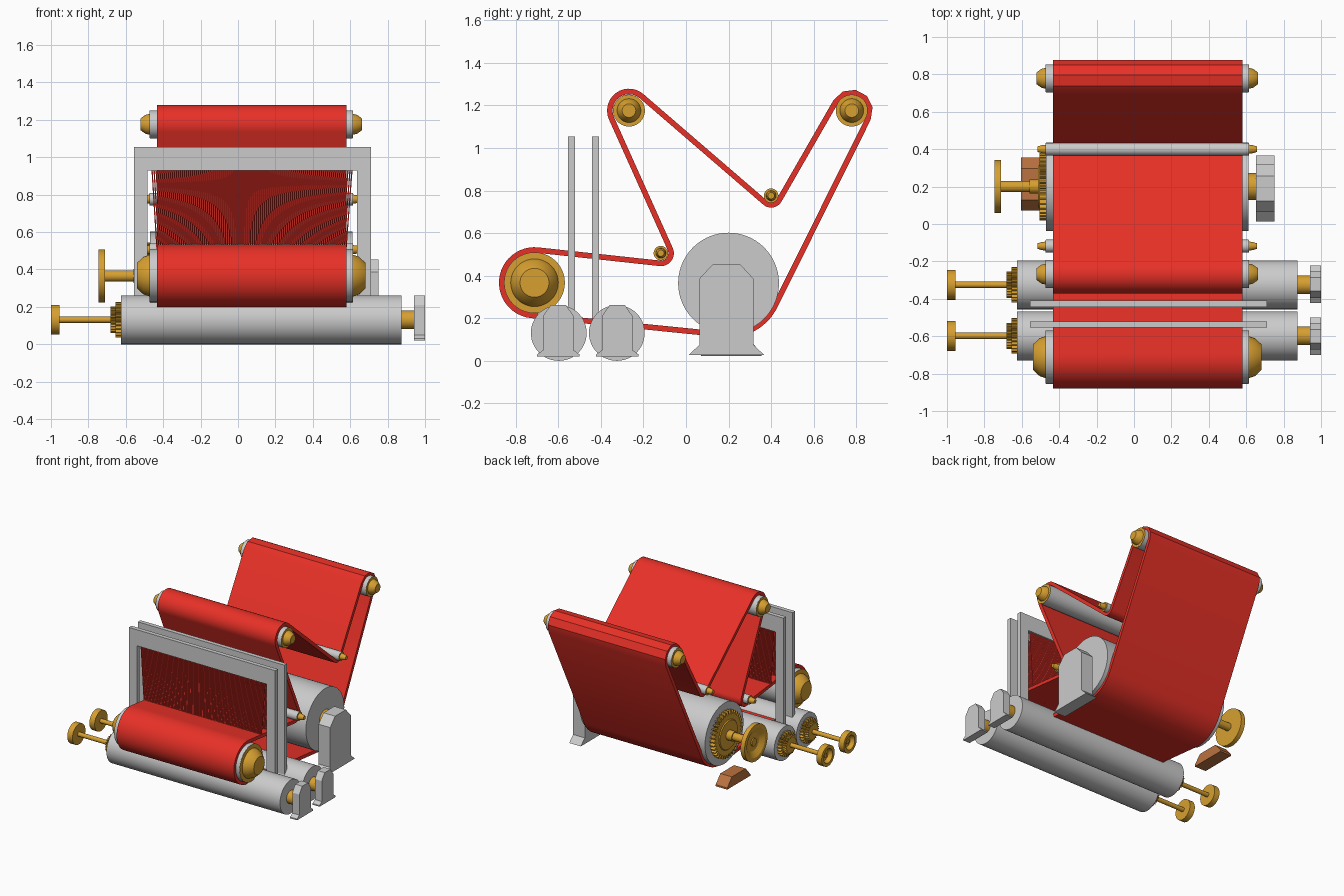
import bpy, bmesh
from math import sin, cos, pi, asin, atan2, hypot, radians

if "Cube" in bpy.data.objects:
    bpy.data.objects.remove(bpy.data.objects["Cube"])


def mat(name, c):
    m = bpy.data.materials.new(name)
    m.diffuse_color = (*c, 1)
    m.use_nodes = True
    m.node_tree.nodes["Principled BSDF"].inputs["Base Color"].default_value = m.diffuse_color
    return m


RED = mat("red_cloth", (0.80, 0.03, 0.02))
GOLD = mat("gold_metal", (0.68, 0.35, 0.03))
BROWN = mat("brown_foot", (0.50, 0.17, 0.05))


def finish(name, bm, m=None, smooth=True):
    bmesh.ops.recalc_face_normals(bm, faces=bm.faces)
    me = bpy.data.meshes.new(name)
    bm.to_mesh(me)
    bm.free()
    ob = bpy.data.objects.new(name, me)
    bpy.context.collection.objects.link(ob)
    if m:
        me.materials.append(m)
    if smooth:
        bpy.ops.object.select_all(action='DESELECT')
        ob.select_set(True)
        bpy.context.view_layer.objects.active = ob
        bpy.ops.object.shade_smooth_by_angle(angle=radians(30))
    return ob


def lathe(name, y, z, prof, m=None, n=40):
    """Turn an (x, radius) profile about a horizontal axis at (y, z)."""
    bm = bmesh.new()
    rings = [[bm.verts.new((x, y + r * cos(2 * pi * i / n), z + r * sin(2 * pi * i / n)))
              for i in range(n)] for x, r in prof]
    for a, b in zip(rings, rings[1:]):
        for i in range(n):
            j = (i + 1) % n
            bm.faces.new((a[i], a[j], b[j], b[i]))
    bm.faces.new(rings[0])
    bm.faces.new(rings[-1])
    return finish(name, bm, m)


def extrude(name, pts, x0, x1, m=None):
    """Extrude a (y, z) outline between x0 and x1."""
    bm = bmesh.new()
    f = bm.faces.new([bm.verts.new((x0, *p)) for p in pts])
    ext = bmesh.ops.extrude_face_region(bm, geom=[f])["geom"]
    bmesh.ops.translate(bm, vec=(x1 - x0, 0, 0),
                        verts=[v for v in ext if isinstance(v, bmesh.types.BMVert)])
    return finish(name, bm, m, False)


def gear(name, y, z, r, depth, teeth, x0, x1):
    pts = []
    for i in range(teeth * 4):
        a = 2 * pi * i / (teeth * 4)
        rr = r if i % 4 < 2 else r - depth
        pts.append((y + rr * cos(a), z + rr * sin(a)))
    return extrude(name, pts, x0, x1, GOLD)


def housing(name, y, half, x0, x1, m=None):
    """Bearing block with flared foot and chamfered top; half = right-hand (dy, z) points."""
    pts = [(y + d, z) for d, z in half] + [(y - d, z) for d, z in reversed(half)]
    return extrude(name, pts, x0, x1, m)


# Guide rollers: name, y, z, radius, cone base radius, cone tip radius, cone length
XL, XR = -0.47, 0.612
for nm, y, z, r, c0, c1, ln in [
        ("cloth_roller", -0.712, 0.367, 0.143, 0.112, 0.068, 0.07),
        ("front_top_roller", -0.268, 1.176, 0.075, 0.056, 0.032, 0.05),
        ("back_top_roller", 0.779, 1.176, 0.075, 0.056, 0.032, 0.05),
        ("back_tension_roller", 0.40, 0.776, 0.034, 0.024, 0.015, 0.045),
        ("front_tension_roller", -0.118, 0.506, 0.034, 0.024, 0.015, 0.045)]:
    lathe(nm, y, z, [(XL, r), (XR, r)])
    for side, x, s in (("left", XL, -1), ("right", XR, 1)):
        lathe(f"{nm}_{side}_cap", y, z,
              [(x - s * .01, r * .99), (x + s * .002, r * .99), (x + s * .002, c0),
               (x + s * ln * .5, c0 * .9), (x + s * ln, c1)], GOLD)

# Large drum with gear, hand wheel, bearing block and foot
DY, DZ = 0.20, 0.365
lathe("large_drum", DY, DZ, [(XL, 0.237), (XR, 0.237)], n=56)
gear("large_drum_gear", DY, DZ, 0.18, 0.028, 36, -0.505, XL)
lathe("large_drum_gear_hub", DY, DZ, [(-0.50, 0.12), (-0.512, 0.11), (-0.512, 0.05)], GOLD)
lathe("large_drum_shaft", DY, DZ, [(-0.50, 0.038), (-0.56, 0.038), (-0.56, 0.03), (-0.73, 0.03)], GOLD)
lathe("large_drum_wheel", DY, DZ, [(-0.71, 0.142), (-0.745, 0.142), (-0.745, 0.112), (-0.72, 0.07)], GOLD)
lathe("large_drum_right_shaft", DY, DZ, [(XR, 0.072), (0.66, 0.072)], GOLD)
housing("large_drum_bearing", 0.19,
        [(.177, .028), (.127, .075), (.127, .386), (.066, .452)], 0.652, 0.752)
housing("large_drum_foot", 0.213, [(.142, .022), (.142, .035), (.085, .10)], -0.605, -0.505, BROWN)

# Pair of low drums
for nm, y in (("front_low_drum", -0.598), ("rear_low_drum", -0.325)):
    z = 0.131
    lathe(nm, y, z, [(-0.626, 0.131), (0.873, 0.131)], n=48)
    gear(nm + "_gear", y, z, 0.095, 0.02, 24, -0.655, -0.626)
    gear(nm + "_gear_step", y, z, 0.07, 0.012, 24, -0.682, -0.655)
    lathe(nm + "_shaft", y, z, [(-0.67, 0.017), (-0.98, 0.017)], GOLD, 24)
    lathe(nm + "_wheel", y, z, [(-0.955, 0.08), (-1, 0.08), (-1, 0.055), (-0.968, 0.045)], GOLD)
    lathe(nm + "_right_shaft", y, z, [(0.873, 0.05), (0.945, 0.05)], GOLD)
    housing(nm + "_bearing", y - 0.002 if y < -.5 else y + 0.002,
            [(.10, .02), (.10, .03), (.072, .05), (.072, .21), (.036, .262)], 0.94, 1.0)

# Two thread frames, each strung with fanned threads
for nm, y in (("front_frame", -0.538), ("rear_frame", -0.426)):
    bm = bmesh.new()
    h = 0.0165
    xo0, xo1, xi0, xi1 = -0.555, 0.71, -0.485, 0.635
    out = [(xo0, .2), (xo0, 1.055), (xo1, 1.055), (xo1, .2),
           (xi1, .2), (xi1, .93), (xi0, .93), (xi0, .2)]
    f = bm.faces.new([bm.verts.new((x, y - h, z)) for x, z in out])
    ext = bmesh.ops.extrude_face_region(bm, geom=[f])["geom"]
    bmesh.ops.translate(bm, vec=(0, 2 * h, 0),
                        verts=[v for v in ext if isinstance(v, bmesh.types.BMVert)])
    finish(nm, bm, None, False)

    bm = bmesh.new()
    w, count = 0.0032, 100
    for i in range(count):
        t = i / (count - 1)
        xt, xb = -0.46 + 1.07 * t, -0.432 + 1.008 * t
        lo, hi = ([bm.verts.new((x + dx * w, y + dy * w, z))
                   for dx, dy in ((-1, -1), (1, -1), (1, 1), (-1, 1))]
                  for x, z in ((xb, 0.49), (xt, 0.94)))
        bm.faces.new(lo)
        bm.faces.new(hi)
        for k in range(4):
            j = (k + 1) % 4
            bm.faces.new((lo[k], lo[j], hi[j], hi[k]))
    finish(nm + "_threads", bm, RED, False)

# Cloth loop: tangent path round (y, z, signed radius, arc segments); negative = clockwise
path = [(-0.712, 0.367, 0.154, 24), (0.20, 0.365, 0.243, 14), (0.779, 1.176, 0.086, 5),
        (0.40, 0.776, -0.043, 10), (-0.268, 1.176, 0.09, 14), (-0.118, 0.506, -0.048, 12)]
N = len(path)
head = []
for i in range(N):
    a, b = path[i], path[(i + 1) % N]
    dy, dz = b[0] - a[0], b[1] - a[1]
    head.append(atan2(dz, dy) + asin((a[2] - b[2]) / hypot(dy, dz)))
T, CX0, CX1 = 0.013, -0.433, 0.58
bm = bmesh.new()
rows = []
for i, (y, z, R, n) in enumerate(path):
    a0 = head[i - 1]
    turn = (head[i] - a0) % (2 * pi)
    if R < 0:
        turn -= 2 * pi
    for k in range(n + 1):
        a = a0 + turn * k / n
        rows.append([bm.verts.new((x, y + (R + o) * sin(a), z - (R + o) * cos(a)))
                     for x, o in ((CX0, T), (CX1, T), (CX1, -T), (CX0, -T))])
for a, b in zip(rows, rows[1:] + rows[:1]):
    for k in range(4):
        j = (k + 1) % 4
        bm.faces.new((a[k], a[j], b[j], b[k]))
finish("cloth_loop", bm, RED)
